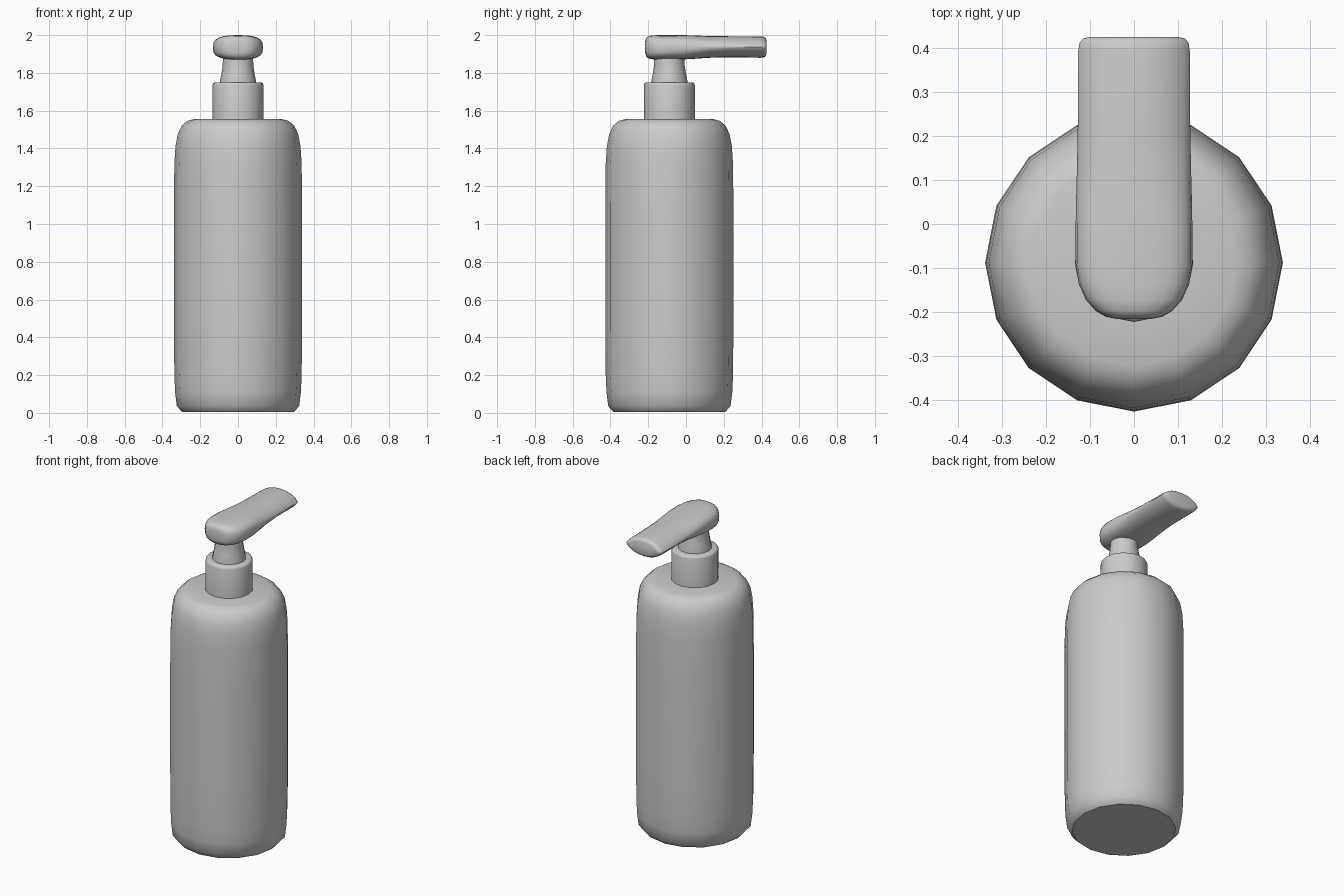
import bpy, bmesh, math

if "Cube" in bpy.data.objects:
    bpy.data.objects.remove(bpy.data.objects["Cube"])

CY = -0.088   # y of the bottle axis
SIDES = 16


def loft(name, rings, angle=40):
    """Skin a list of closed vertex rings and cap both ends."""
    bm = bmesh.new()
    rows = [[bm.verts.new(p) for p in ring] for ring in rings]
    n = len(rows[0])
    for a, b in zip(rows, rows[1:]):
        for i in range(n):
            j = (i + 1) % n
            bm.faces.new((a[i], a[j], b[j], b[i]))
    bm.faces.new(rows[0])
    bm.faces.new(rows[-1])
    bmesh.ops.recalc_face_normals(bm, faces=bm.faces)
    mesh = bpy.data.meshes.new(name)
    bm.to_mesh(mesh)
    bm.free()
    ob = bpy.data.objects.new(name, mesh)
    bpy.context.collection.objects.link(ob)
    bpy.ops.object.select_all(action='DESELECT')
    ob.select_set(True)
    bpy.context.view_layer.objects.active = ob
    bpy.ops.object.shade_smooth_by_angle(angle=math.radians(angle))
    return ob


def turned(name, profile, angle=40):
    """Turn an (r, z) profile around the bottle axis."""
    ts = [2 * math.pi * i / SIDES for i in range(SIDES)]
    return loft(name, [[(r * math.cos(t), CY + r * math.sin(t), z) for t in ts]
                       for r, z in profile], angle)


def section(y, w, lo, hi, a, b, n=24):
    """Cross-section of the pump head: rounded block to lens."""
    mid, h = (lo + hi) / 2, (hi - lo) / 2
    ring = []
    for i in range(n):
        t = 2 * math.pi * i / n
        c, s = round(math.cos(t), 6), round(math.sin(t), 6)
        ring.append((w * math.copysign(abs(c) ** a, c), y,
                     mid + h * math.copysign(abs(s) ** b, s)))
    return ring


# bottle body with soft shoulder and chamfered foot
turned("bottle_body", [(0.295, 0.005), (0.302, 0.012), (0.324, 0.036), (0.333, 0.11),
                       (0.337, 0.2), (0.339, 0.45), (0.339, 1.1), (0.337, 1.32),
                       (0.331, 1.41), (0.319, 1.475), (0.298, 1.52), (0.268, 1.546),
                       (0.235, 1.555), (0.12, 1.556)])

# collar
turned("collar", [(0.135, 1.54), (0.135, 1.735), (0.131, 1.746),
                  (0.122, 1.75), (0.085, 1.75)], 50)

# flared pump stem
turned("pump_stem", [(0.096, 1.745), (0.095, 1.76), (0.087, 1.80),
                     (0.081, 1.84), (0.080, 1.90)])

# pump head: rounded cap flowing into a flat lens-shaped spout
sections = [
    (-0.216, 0.040, 1.905, 1.968, 0.8, 0.7),
    (-0.211, 0.064, 1.887, 1.985, 0.8, 0.7),
    (-0.198, 0.087, 1.876, 1.995, 0.8, 0.65),
    (-0.172, 0.110, 1.871, 1.999, 0.75, 0.65),
    (-0.135, 0.126, 1.870, 2.000, 0.75, 0.65),
    (-0.088, 0.133, 1.870, 2.000, 0.75, 0.65),
    (-0.020, 0.133, 1.871, 2.000, 0.75, 0.7),
    (0.050, 0.132, 1.875, 1.998, 0.8, 0.9),
    (0.120, 0.130, 1.880, 1.995, 0.85, 1.15),
    (0.220, 0.128, 1.882, 1.994, 0.9, 1.4),
    (0.395, 0.127, 1.880, 1.993, 0.9, 1.5),
    (0.412, 0.124, 1.882, 1.991, 0.9, 1.5),
    (0.422, 0.116, 1.889, 1.984, 0.9, 1.5),
    (0.426, 0.100, 1.900, 1.974, 0.9, 1.5),
]
loft("pump_head", [section(*s) for s in sections], 50)
